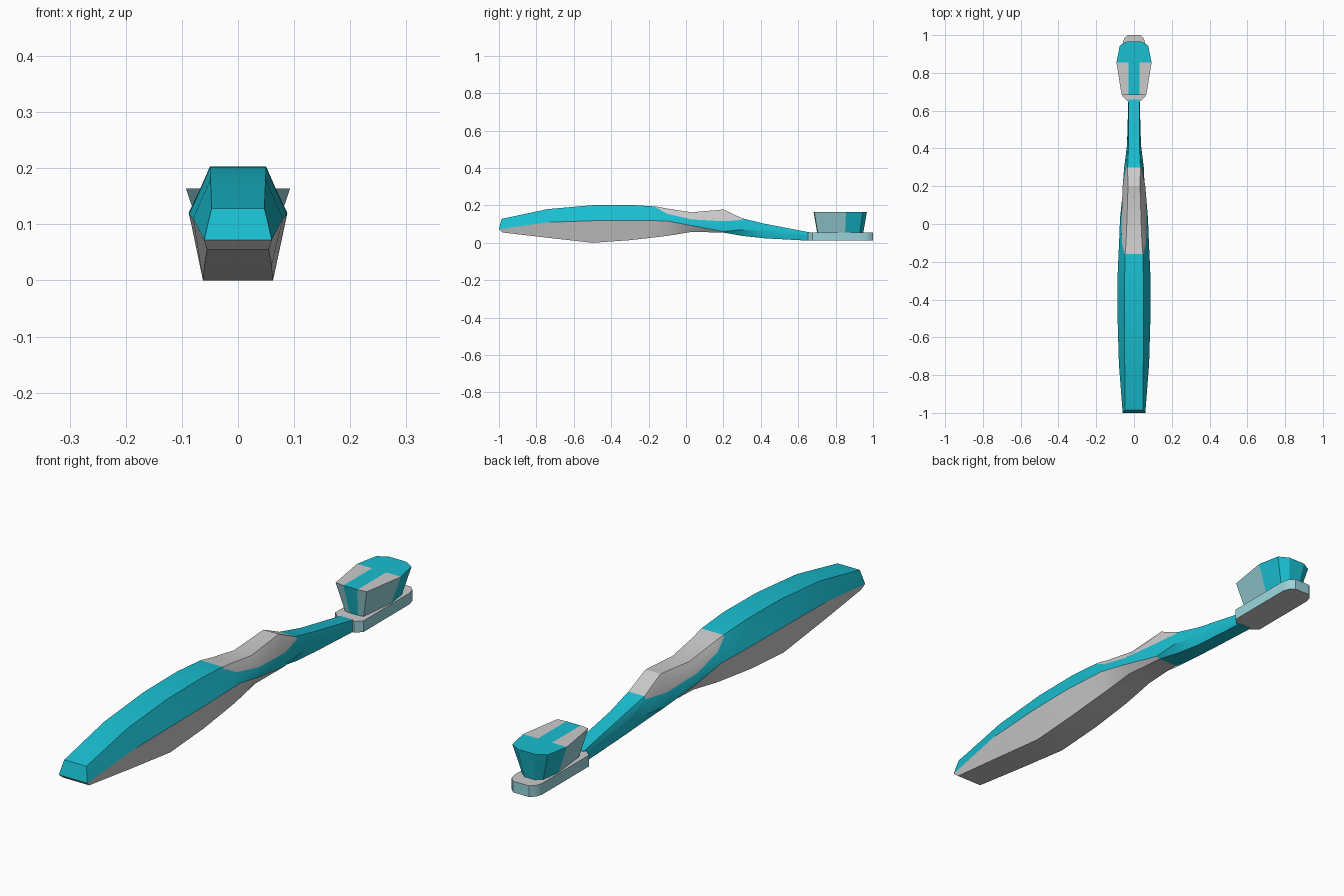
import bpy
import math

if "Cube" in bpy.data.objects:
    bpy.data.objects.remove(bpy.data.objects["Cube"])


def make_mat(name, rgb):
    m = bpy.data.materials.new(name)
    m.diffuse_color = (*rgb, 1)
    m.use_nodes = True
    m.node_tree.nodes["Principled BSDF"].inputs["Base Color"].default_value = m.diffuse_color
    return m


TEAL = make_mat("teal", (0.01, 0.52, 0.64))
PALE = make_mat("pale_teal", (0.32, 0.65, 0.70))
GREY = make_mat("grey", (0.8, 0.8, 0.8))
MATS = [TEAL, GREY, PALE]


def make_object(name, verts, faces, mats, angle):
    me = bpy.data.meshes.new(name)
    me.from_pydata(verts, [], faces)
    for m in MATS:
        me.materials.append(m)
    for p, i in zip(me.polygons, mats):
        p.material_index = i
    me.update()
    ob = bpy.data.objects.new(name, me)
    bpy.context.collection.objects.link(ob)
    bpy.ops.object.select_all(action='DESELECT')
    ob.select_set(True)
    bpy.context.view_layer.objects.active = ob
    bpy.ops.object.shade_smooth_by_angle(angle=math.radians(angle))
    return ob


# Handle: mirrored eight-point sections (y, then x z for bottom, middle, upper, top)
sections = [
    (-0.99, .055, .055, .060, .072, .054, .100, .047, .128),
    (-0.74, .060, .027, .080, .110, .065, .145, .049, .180),
    (-0.50, .0625, .000, .087, .118, .068, .160, .050, .201),
    (-0.30, .0625, .014, .088, .120, .068, .162, .050, .203),
    (-0.16, .060, .030, .082, .118, .050, .188, .047, .194),
    (-0.10, .058, .037, .079, .117, .064, .155, .042, .183),
    (0.03, .052, .058, .074, .092, .067, .125, .037, .163),
    (0.20, .040, .055, .056, .060, .060, .115, .032, .178),
    (0.30, .036, .037, .052, .070, .041, .122, .034, .131),
    (0.42, .030, .024, .037, .060, .034, .080, .028, .102),
    (0.66, .028, .011, .030, .035, .030, .045, .028, .056),
]
verts = []
for n, s in enumerate(sections):
    half = [(s[i], s[i + 1]) for i in (1, 3, 5, 7)]
    # The butt end is slightly bowed
    dy = (.01, -.01, -.003, .004) if n == 0 else (0, 0, 0, 0)
    right = [(x, s[0] + d, z) for (x, z), d in zip(half, dy)]
    verts += right + [(-x, y, z) for x, y, z in reversed(right)]
faces, mats = [], []
for n in range(len(sections) - 1):
    for k in range(8):
        a, b = n * 8 + k, n * 8 + (k + 1) % 8
        faces.append((a, b, b + 8, a + 8))
        under = k in (0, 6, 7) and n < 7
        thumb = k in (2, 3, 4) and 4 <= n < 8
        mats.append(1 if under or thumb else 0)
last = (len(sections) - 1) * 8
faces += [(0, 7, 6, 1), (1, 6, 5, 4, 3, 2), tuple(range(last, last + 8))]
mats += [1, 0, 0]
make_object("handle", verts, faces, mats, 28)


def ring(half):
    """Mirror a right-hand outline (front to back) into a closed loop."""
    return half + [(-x, y) for x, y in reversed(half)]


# Head plate: extruded outline, grey on top and bottom
plate = ring([(.036, .652), (.060, .675), (.060, .955), (.052, .982), (.034, 1.0)])
n = len(plate)
verts = [(x, y, z) for z in (.012, .055) for x, y in plate]
faces = [(i, (i + 1) % n, (i + 1) % n + n, i + n) for i in range(n)]
faces += [tuple(reversed(range(n))), tuple(range(n, 2 * n))]
make_object("head_plate", verts, faces, [2] * n + [1, 1], 35)

# Bristles: flared block with a teal centre strip between two grey tufts
outline = ring([(.030, .682), (.066, .686), (.093, .855), (.075, .945), (.036, .967)])
n = len(outline)
verts = [(x * .58, .825 + (y - .825) * .86, .050) for x, y in outline]
verts += [(x, y, .164) for x, y in outline]
verts += [(.030, .855, .164), (-.030, .855, .164)]
faces = [(i, (i + 1) % n, (i + 1) % n + n, i + n) for i in range(n)]
mats = [2, 2, 0, 0, 0, 0, 0, 2, 2, 0]
faces += [(10, 20, 21, 19), (10, 11, 12, 20), (18, 19, 21, 17),
          (20, 12, 13, 14, 15, 16, 17, 21), tuple(reversed(range(n)))]
mats += [0, 1, 1, 0, 0]
make_object("bristles", verts, faces, mats, 15)
